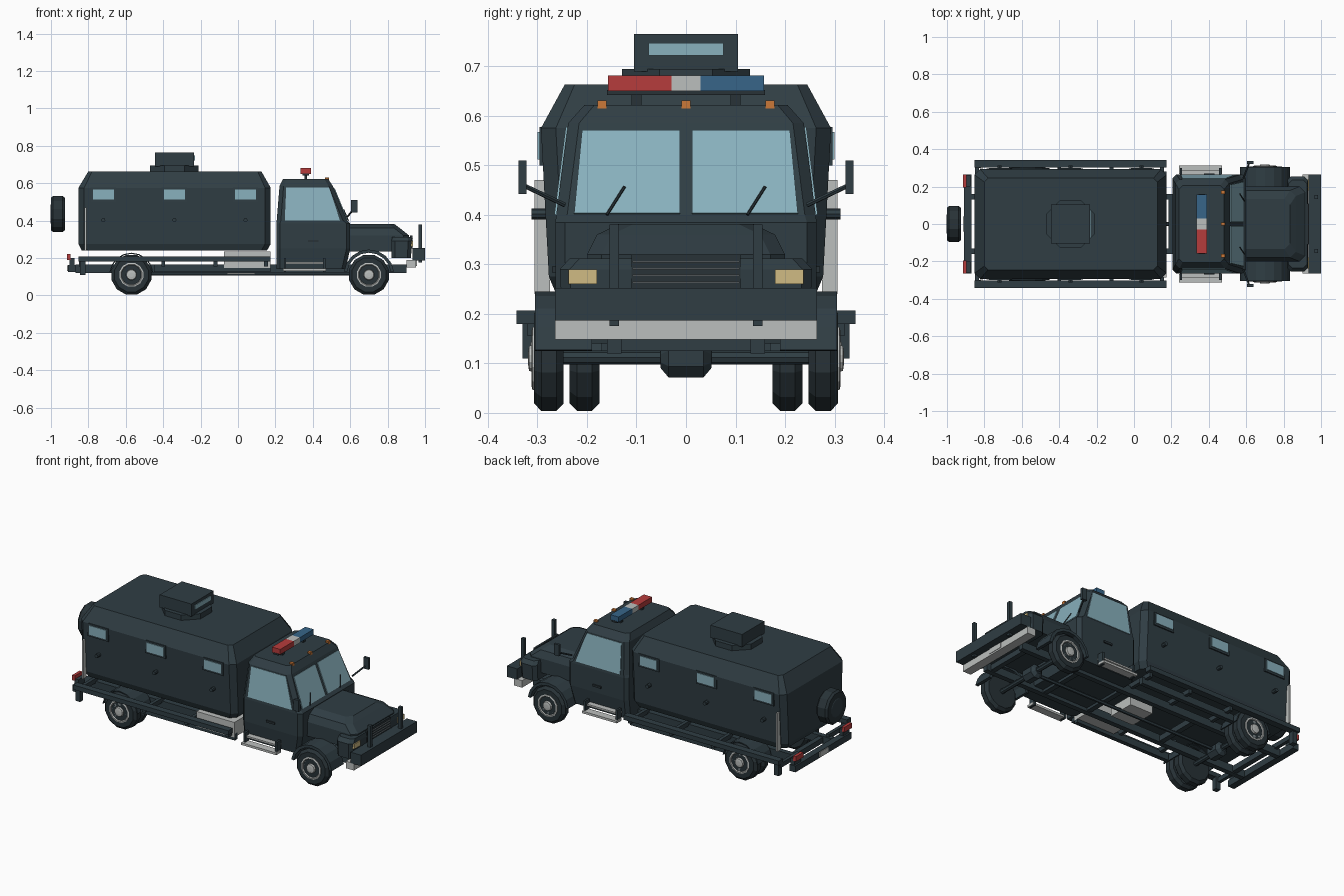
import bpy, bmesh
from math import sin, cos, pi
from mathutils import Vector, Matrix

cube = bpy.data.objects.get("Cube")
if cube:
    bpy.data.objects.remove(cube, do_unlink=True)


def material(name, r, g, b):
    m = bpy.data.materials.new(name)
    m.use_nodes = True
    m.diffuse_color = (r, g, b, 1)
    m.node_tree.nodes["Principled BSDF"].inputs["Base Color"].default_value = (r, g, b, 1)
    return m


PAINT = material("dark slate paint", .029, .047, .057)
RUBBER = material("tyre black", .021, .032, .038)
GLASS = material("pale blue glass", .25, .44, .51)
SILVER = material("light grey metal", .5, .52, .51)
STEEL = material("mid grey steel", .2, .23, .245)
RED = material("red lamp", .47, .045, .045)
BLUE = material("blue lamp", .038, .13, .25)
AMBER = material("amber lamp", .6, .19, .04)
TAN = material("tan headlight", .63, .5, .23)


def finish(bm, name, mat):
    bmesh.ops.remove_doubles(bm, verts=bm.verts, dist=1e-5)
    bmesh.ops.recalc_face_normals(bm, faces=bm.faces)
    me = bpy.data.meshes.new(name)
    bm.to_mesh(me)
    bm.free()
    me.materials.append(mat)
    ob = bpy.data.objects.new(name, me)
    bpy.context.collection.objects.link(ob)
    return ob


def skin(name, rings, mat):
    """Join closed rings of points and cap both ends."""
    bm = bmesh.new()
    vs = [[bm.verts.new(p) for p in r] for r in rings]
    n = len(vs[0])
    for a, b in zip(vs, vs[1:]):
        for i in range(n):
            j = (i + 1) % n
            bm.faces.new((a[i], a[j], b[j], b[i]))
    bm.faces.new(vs[0])
    bm.faces.new(vs[-1])
    return finish(bm, name, mat)


def box(name, x, y, z, mat):
    rings = [[(x[0], y[0], h), (x[1], y[0], h), (x[1], y[1], h), (x[0], y[1], h)] for h in z]
    return skin(name, rings, mat)


def side_box(name, x, y, z, mat):
    for s, side in ((1, "left"), (-1, "right")):
        box(f"{side}_{name}", x, (s * y[0], s * y[1]), z, mat)


def shell(name, levels, mat):
    """Chamfered rectangles (z, x0, x1, half width, chamfer), bottom to top."""
    rings = []
    for z, a, b, w, c in levels:
        rings.append([(a + c, -w, z), (b - c, -w, z), (b, c - w, z), (b, w - c, z),
                      (b - c, w, z), (a + c, w, z), (a, w - c, z), (a, c - w, z)])
    return skin(name, rings, mat)


def plate(name, pts, mat, t=.004):
    """Thin polygon centred on a surface."""
    p = [Vector(q) for q in pts]
    n = (p[1] - p[0]).cross(p[2] - p[0]).normalized() * t
    return skin(name, [[q - n for q in p], [q + n for q in p]], mat)


def lathe(name, centre, profile, mat, axis="y", n=12):
    """Turn (radius, offset) points about an axis through centre."""
    rings = []
    for r, d in profile:
        ring = []
        for k in range(n):
            a = 2 * pi * (k + .5) / n
            u, v = r * cos(a), r * sin(a)
            off = {"y": (u, d, v), "x": (d, u, v), "z": (u, v, d)}[axis]
            ring.append(Vector(centre) + Vector(off))
        rings.append(ring)
    return skin(name, rings, mat)


def rod(name, a, b, r, mat, n=6):
    a, b = Vector(a), Vector(b)
    rot = (b - a).to_track_quat("Z", "Y")
    ends = [[p + rot @ Vector((r * cos(2 * pi * k / n), r * sin(2 * pi * k / n), 0))
             for k in range(n)] for p in (a, b)]
    return skin(name, ends, mat)


# Armoured rear body with turret
shell("rear_body", [(.24, -.835, .155, .262, .03), (.275, -.853, .175, .277, .03),
                    (.575, -.853, .175, .293, .03), (.663, -.8, .125, .245, .02)], PAINT)
lathe("turret_ring", (-.34, 0, .66), [(.14, 0), (.14, .035)], PAINT, "z", 8)
box("turret", (-.445, -.235), (-.105, .105), (.69, .765), PAINT)
box("turret_window", (-.24, -.231), (-.076, .076), (.722, .747), GLASS)

# Body side windows, gun ports and corner strips
for x in (-.72, -.34, .04):
    side_box("body_window_frame", (x - .068, x + .068), (.27, .296), (.5, .577), PAINT)
    side_box("body_window", (x - .056, x + .056), (.29, .3), (.512, .567), GLASS)
    for s in (1, -1):
        rod("gun_port", (x, s * .27, .402), (x, s * .312, .402), .011, PAINT, 8)
side_box("corner_strip", (-.82, -.81), (.275, .306), (.24, .47), SILVER)

# Cab
shell("cab", [(.14, .205, .575, .25, .02), (.25, .205, .6, .264, .02), (.385, .205, .6, .264, .02),
              (.4, .207, .583, .262, .022), (.585, .222, .507, .238, .022),
              (.622, .24, .482, .205, .02)], PAINT)
for s, side in ((1, "left"), (-1, "right")):
    plate(f"{side}_door_window", [(.25, s * .262, .4), (.545, s * .262, .4),
                                  (.487, s * .239, .577), (.258, s * .239, .577)], GLASS)
    plate(f"{side}_windscreen", [(.583, s * .012, .402), (.583, s * .226, .402),
                                 (.514, s * .21, .57), (.514, s * .012, .57)], GLASS)
    rod(f"{side}_wiper", (.59, s * .142 - .018, .4), (.566, s * .142 + .018, .457), .003, RUBBER)
    # Mirror and its arm
    rod(f"{side}_mirror_arm", (.585, s * .245, .42), (.615, s * .325, .458), .005, PAINT)
side_box("mirror", (.605, .638), (.322, .338), (.442, .51), PAINT)
side_box("door_handle", (.375, .43), (.255, .271), (.284, .296), RUBBER)

# Roof lights
box("light_bar_mount", (.345, .38), (-.16, .16), (.642, .652), RUBBER)
for s in (-.1, .1):
    box("light_bar_foot", (.355, .37), (s - .01, s + .01), (.615, .645), RUBBER)
for name, y, mat in (("red_beacon", (-.158, -.029), RED), ("beacon_centre", (-.029, .029), SILVER),
                     ("blue_beacon", (.029, .158), BLUE)):
    box(name, (.335, .39), y, (.65, .681), mat)
for y in (-.17, 0, .17):
    box("marker_lamp", (.465, .487), (y - .009, y + .009), (.612, .631), AMBER)

# Bonnet, nose, grille and headlights
shell("bonnet", [(.235, .57, .9, .2, .02), (.32, .57, .915, .2, .03),
                 (.36, .57, .865, .18, .03), (.382, .57, .835, .135, .03)], PAINT)
shell("nose", [(.2, .82, .925, .25, .02), (.29, .82, .93, .255, .02),
               (.312, .825, .925, .235, .02)], PAINT)
box("grille", (.92, .932), (-.11, .11), (.25, .32), RUBBER)
for k in range(4):
    z = .262 + k * .014
    box("grille_slat", (.925, .936), (-.108, .108), (z, z + .003), STEEL)
side_box("headlight", (.92, .936), (.18, .237), (.26, .29), TAN)

# Front bumper with guard posts
box("front_bumper", (.932, 1), (-.265, .265), (.187, .252), PAINT)
box("lower_bumper", (.9, .953), (-.265, .265), (.148, .19), SILVER)
box("front_plate", (.95, .956), (-.045, .045), (.157, .187), SILVER)
side_box("guard_post", (.965, .985), (.135, .155), (.175, .38), PAINT)

# Chassis
side_box("frame_rail", (-.87, .9), (.13, .16), (.12, .165), PAINT)
for x in (-.8, -.3, .2, .5, .86):
    box("cross_member", (x - .015, x + .015), (-.14, .14), (.125, .158), PAINT)
side_box("side_rail", (-.853, .175), (.302, .342), (.18, .207), PAINT)
side_box("lower_side_rail", (-.45, .175), (.255, .28), (.125, .165), PAINT)
for x in (-.84, -.4, -.12, .15):
    side_box("rail_bracket", (x - .01, x + .01), (.14, .32), (.155, .182), PAINT)
side_box("mud_flap", (-.845, -.815), (.3, .33), (.11, .185), PAINT)
box("side_tank", (-.075, .175), (-.285, -.17), (.145, .235), SILVER)
box("gearbox", (-.06, .09), (-.08, .08), (.115, .17), SILVER)
rod("drive_shaft", (-.57, 0, .115), (.7, 0, .115), .01, PAINT)

# Rear bumper and tail lamps
box("rear_bumper", (-.91, -.87), (-.265, .265), (.125, .163), PAINT)
box("rear_plate", (-.914, -.908), (-.04, .04), (.13, .16), SILVER)
side_box("tail_lamp_bracket", (-.9, -.875), (.2, .26), (.16, .2), PAINT)
side_box("tail_lamp", (-.913, -.895), (.195, .265), (.19, .22), RED)

# Cab steps
side_box("upper_step", (.245, .465), (.25, .288), (.168, .178), SILVER)
side_box("lower_step", (.24, .47), (.268, .314), (.13, .143), SILVER)
for x in (.245, .455):
    side_box("step_hanger", (x, x + .012), (.262, .3), (.125, .2), PAINT)

# Wheels, axles and wheel arches
TYRE = [(.06, -.03), (.094, -.03), (.11, -.015), (.11, .015), (.094, .03), (.06, .03)]
RIM = [(.066, .02), (.066, .033), (.058, .035), (.05, .025), (.03, .025), (.026, .04), (.012, .042)]


def wheel(x, y, s, rim=True):
    c = (x, s * y, .11)
    lathe("tyre", c, TYRE, RUBBER)
    if rim:
        lathe("rim", c, [(r, s * d) for r, d in RIM], SILVER)
        for k in range(8):
            a = 2 * pi * k / 8
            p = Vector(c) + Vector((.043 * cos(a), 0, .043 * sin(a)))
            rod("rim_hole", p + Vector((0, s * .02, 0)), p + Vector((0, s * .03, 0)), .01, STEEL)


def arch(name, x, s, inner, outer, y0, y1):
    angles = [pi * (.04 + .92 * k / 8) for k in range(9)]
    rings = []
    for a in angles:
        rings.append([(x + r * cos(a), s * y, .11 + r * sin(a))
                      for r, y in ((inner, y0), (outer, y0), (outer, y1), (inner, y1))])
    skin(name, rings, PAINT)


for s in (1, -1):
    wheel(.7, .277, s)
    wheel(-.57, .277, s)
    wheel(-.57, .205, s, False)
    arch("front_wheel_arch", .7, s, .118, .135, .19, .305)
    arch("rear_wheel_arch", -.57, s, .112, .118, .17, .3)
for x in (.7, -.57):
    rod("axle", (x, -.27, .112), (x, .27, .112), .014, PAINT, 8)
    lathe("differential", (x, 0, .11), [(.02, -.052), (.042, -.035), (.042, .035), (.02, .052)],
          PAINT, "y", 8)

# Spare wheel
lathe("spare_tyre", (-.963, 0, .435), [(.09, -.037), (.1, -.025), (.1, .025), (.09, .037)],
      RUBBER, "x")
lathe("spare_hub", (-.963, 0, .435), [(.055, -.037), (.05, -.039)], PAINT, "x")
